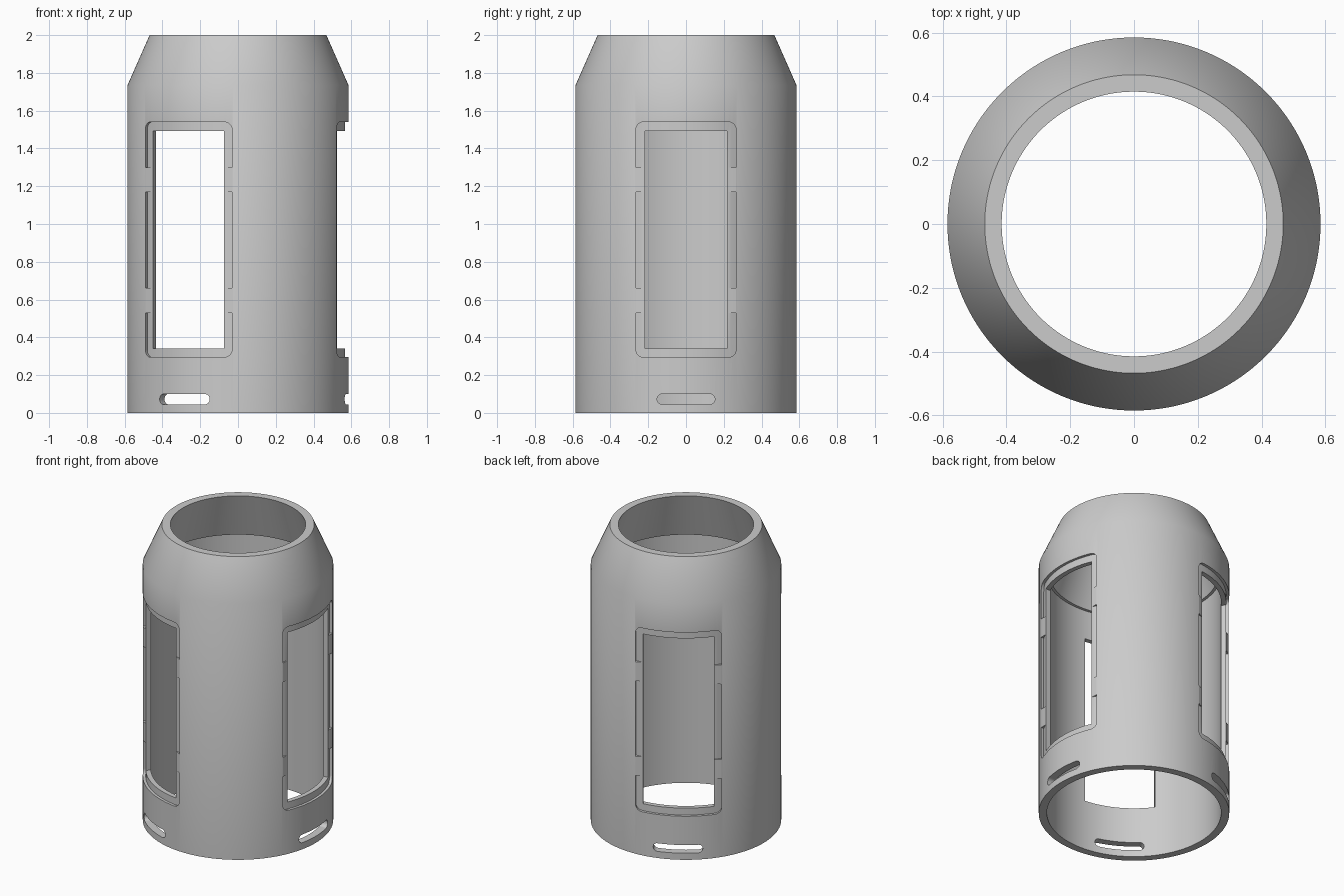
import bpy, bmesh
from math import sin, cos, pi, radians
from mathutils import Matrix

cube = bpy.data.objects.get("Cube")
if cube:
    bpy.data.objects.remove(cube, do_unlink=True)

SEGMENTS = 144
R_OUT, R_IN, R_RECESS = 0.585, 0.535, 0.567

grey = bpy.data.materials.new("matte_grey")
grey.use_nodes = True
grey.diffuse_color = (0.6, 0.6, 0.6, 1)
grey.node_tree.nodes["Principled BSDF"].inputs["Base Color"].default_value = (0.6, 0.6, 0.6, 1)


def make_object(name, bm):
    bmesh.ops.recalc_face_normals(bm, faces=bm.faces[:])
    mesh = bpy.data.meshes.new(name)
    bm.to_mesh(mesh)
    bm.free()
    obj = bpy.data.objects.new(name, mesh)
    bpy.context.collection.objects.link(obj)
    mesh.materials.append(grey)
    return obj


def lathe(name, profile):
    """Turn a closed (radius, height) outline around z."""
    bm = bmesh.new()
    rings = []
    for i in range(SEGMENTS):
        a = 2 * pi * i / SEGMENTS
        rings.append([bm.verts.new((r * cos(a), r * sin(a), z)) for r, z in profile])
    n = len(profile)
    for i in range(SEGMENTS):
        a, b = rings[i], rings[(i + 1) % SEGMENTS]
        for k in range(n):
            m = (k + 1) % n
            bm.faces.new((a[k], b[k], b[m], a[m]))
    return make_object(name, bm)


def prism(name, x0, x1, y0, y1, z0, z1, radius=0.0):
    """Box along x whose y-z outline may have round corners."""
    if radius:
        outline = []
        corners = [(y1, z1, -1, -1), (y0, z1, 1, -1), (y0, z0, 1, 1), (y1, z0, -1, 1)]
        for q, (y, z, sy, sz) in enumerate(corners):
            for k in range(9):
                a = (q + k / 8) * pi / 2
                outline.append((y + radius * (sy + cos(a)), z + radius * (sz + sin(a))))
    else:
        outline = [(y1, z1), (y0, z1), (y0, z0), (y1, z0)]
    bm = bmesh.new()
    face = bm.faces.new([bm.verts.new((x0, y, z)) for y, z in outline])
    grown = bmesh.ops.extrude_face_region(bm, geom=[face])
    moved = [v for v in grown["geom"] if isinstance(v, bmesh.types.BMVert)]
    bmesh.ops.translate(bm, verts=moved, vec=(x1 - x0, 0, 0))
    return make_object(name, bm)


def cut(target, cutter):
    """Subtract the cutter, then discard it."""
    mod = target.modifiers.new("cut", "BOOLEAN")
    mod.operation = "DIFFERENCE"
    mod.solver = "EXACT"
    mod.object = cutter
    cutter.hide_render = True
    bpy.context.view_layer.objects.active = target
    bpy.ops.object.modifier_apply(modifier=mod.name)
    bpy.data.objects.remove(cutter, do_unlink=True)


# Hollow tube with tapered shoulder and a small inner ledge
shell = lathe("tube_shell", [
    (R_OUT, 0), (R_OUT, 1.735), (0.468, 2), (0.415, 2),
    (0.517, 1.69), (R_IN, 1.69), (R_IN, 0)])

# Three window openings, each with a shallow frame recess and a slot below
for degrees in (0, 120, 240):
    turn = Matrix.Rotation(radians(degrees), 4, "Z")

    recess = prism("recess_cutter", 0.4, 0.8, -0.265, 0.265, 0.295, 1.54, 0.04)
    cut(recess, lathe("recess_floor", [(R_RECESS, 0), (R_RECESS, 2), (0.2, 2), (0.2, 0)]))
    # Flat ramps left standing at the sides of the recess
    for z in (0.53, 1.17):
        for y in (-0.3, 0.2):
            cut(recess, prism("ramp", 0.3, 0.522, y, y + 0.1, z, z + 0.13))

    opening = prism("window_cutter", 0.3, 0.8, -0.218, 0.218, 0.342, 1.492)
    slot = prism("slot_cutter", 0.3, 0.8, -0.153, 0.153, 0.045, 0.1, 0.027)
    for cutter in (recess, opening, slot):
        cutter.data.transform(turn)
        cut(shell, cutter)

# Smooth walls with crisp cut edges
bpy.ops.object.select_all(action="DESELECT")
shell.select_set(True)
bpy.context.view_layer.objects.active = shell
bpy.ops.object.shade_smooth_by_angle(angle=radians(30))
